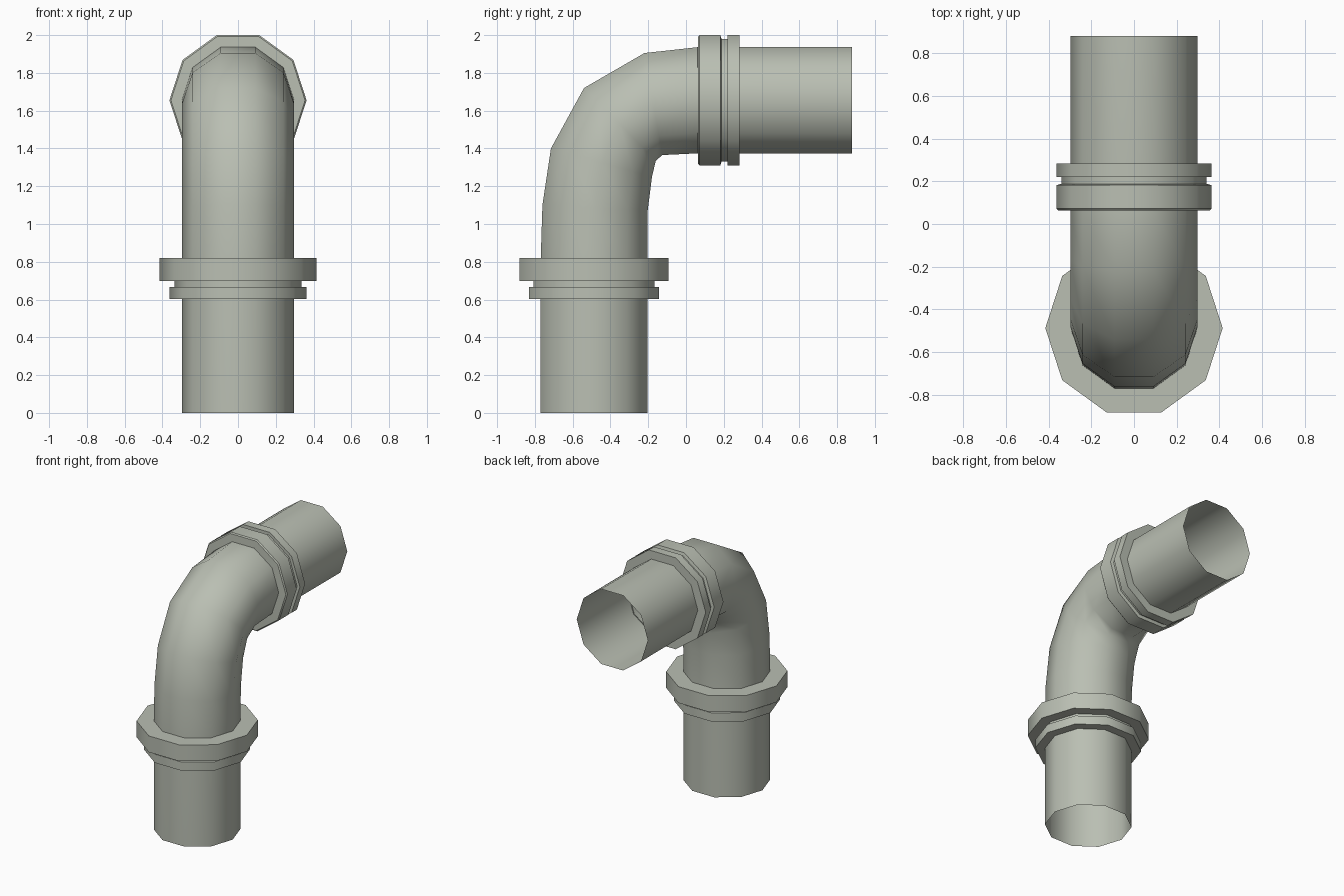
import bpy, bmesh, math
from mathutils import Vector

if "Cube" in bpy.data.objects:
    bpy.data.objects.remove(bpy.data.objects["Cube"])

SIDES = 10
R = 0.297                       # pipe radius
S72 = math.sin(math.radians(72))
YC, ZC = -0.487, 1.655          # axes of the upright and the horizontal pipe

mat = bpy.data.materials.new("grey_green")
mat.diffuse_color = (0.49, 0.52, 0.45, 1)
mat.use_nodes = True
mat.node_tree.nodes["Principled BSDF"].inputs["Base Color"].default_value = mat.diffuse_color


def ring(center, rx, v):
    """Ten-sided ring: x radius rx, in-plane radius vector v."""
    return [Vector(center) + Vector((rx * math.cos(a), 0, 0)) + Vector(v) * math.sin(a)
            for a in (2 * math.pi * i / SIDES for i in range(SIDES))]


def loft(name, rings):
    """Skin a row of rings, leaving the ends open."""
    bm = bmesh.new()
    rows = [[bm.verts.new(p) for p in r] for r in rings]
    for a, b in zip(rows, rows[1:]):
        for i in range(SIDES):
            j = (i + 1) % SIDES
            bm.faces.new((a[i], b[i], b[j], a[j]))
    bmesh.ops.recalc_face_normals(bm, faces=bm.faces)
    # open tube: make sure normals point away from the path
    first = rows[0] + rows[1]
    mid = sum((v.co for v in first), Vector()) / len(first)
    bm.faces.ensure_lookup_table()
    f = bm.faces[0]
    if name == "elbow_pipe" and f.normal.dot(f.calc_center_median() - mid) < 0:
        bmesh.ops.reverse_faces(bm, faces=bm.faces)
    me = bpy.data.meshes.new(name)
    bm.to_mesh(me)
    bm.free()
    me.materials.append(mat)
    ob = bpy.data.objects.new(name, me)
    bpy.context.collection.objects.link(ob)
    bpy.ops.object.select_all(action='DESELECT')
    ob.select_set(True)
    bpy.context.view_layer.objects.active = ob
    bpy.ops.object.shade_smooth_by_angle(angle=math.radians(40))
    return ob


# Elbow pipe: outer and inner bend points (y, z) of each ring
bend = [((-0.77, 0), (-0.205, 0)),
        ((-0.769, 0.82), (-0.205, 0.82)),
        ((-0.76, 1.10), (-0.203, 1.07)),
        ((-0.715, 1.40), (-0.18, 1.25)),
        ((-0.54, 1.72), (-0.16, 1.335)),
        ((-0.22, 1.905), (-0.125, 1.365)),
        ((0.06, 1.936), (0.06, 1.374)),
        ((0.88, 1.938), (0.88, 1.372))]
rings = []
for o, n in bend:
    o, n = Vector((0, *o)), Vector((0, *n))
    rings.append(ring((o + n) / 2, R, (o - n) / 2 / S72))
loft("elbow_pipe", rings)

# Collars: (position along the pipe, radius)
lower = [(0.602, 0.29), (0.602, 0.363), (0.667, 0.363), (0.667, 0.337),
         (0.697, 0.337), (0.697, 0.415), (0.82, 0.415), (0.82, 0.29)]
loft("lower_collar", [ring((0, YC, z), r, (0, r, 0)) for z, r in lower])

upper = [(0.062, 0.29), (0.064, 0.355), (0.072, 0.363), (0.182, 0.363), (0.188, 0.34),
         (0.22, 0.34), (0.22, 0.363), (0.283, 0.363), (0.283, 0.29)]
loft("upper_collar", [ring((0, y, ZC), r, (0, 0, r)) for y, r in upper])
